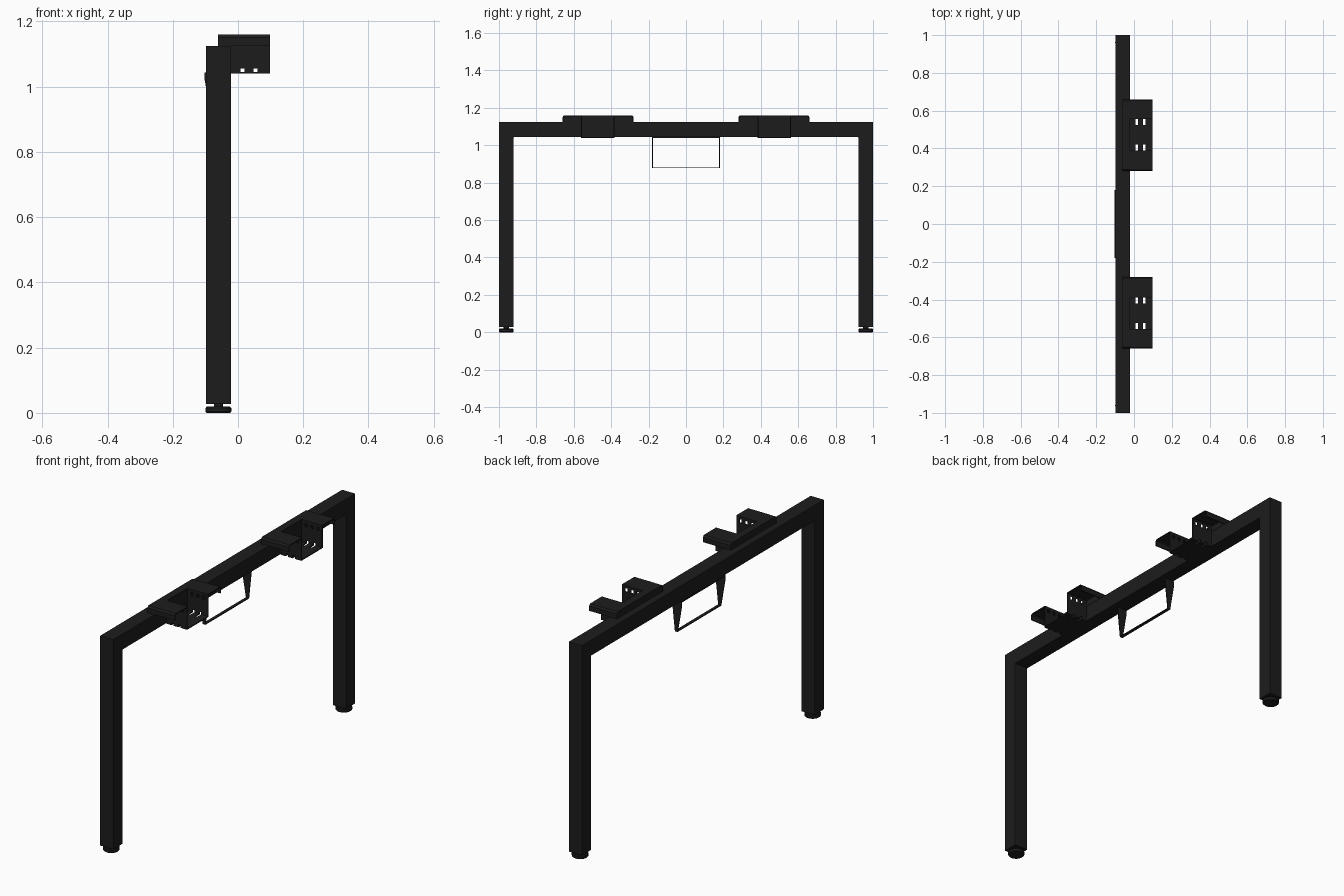
import bpy, bmesh
from mathutils import Matrix, Vector

if "Cube" in bpy.data.objects:
    bpy.data.objects.remove(bpy.data.objects["Cube"])

BLACK = bpy.data.materials.new("black_coat")
BLACK.diffuse_color = (0.012, 0.012, 0.012, 1)
BLACK.use_nodes = True
BLACK.node_tree.nodes["Principled BSDF"].inputs["Base Color"].default_value = BLACK.diffuse_color


def finish(name, bm, mat=True):
    bmesh.ops.recalc_face_normals(bm, faces=bm.faces)
    me = bpy.data.meshes.new(name)
    bm.to_mesh(me)
    bm.free()
    ob = bpy.data.objects.new(name, me)
    bpy.context.collection.objects.link(ob)
    if mat:
        me.materials.append(BLACK)
    return ob


def add_box(bm, x0, x1, y0, y1, z0, z1):
    m = Matrix.Translation(((x0 + x1) / 2, (y0 + y1) / 2, (z0 + z1) / 2))
    m = m @ Matrix.Diagonal((abs(x1 - x0), abs(y1 - y0), z1 - z0, 1))
    bmesh.ops.create_cube(bm, size=1, matrix=m)


def sheet(name, pts, x0, x1, thick):
    # bent sheet metal: open y-z profile swept along x
    bm = bmesh.new()
    a = [bm.verts.new((x0, y, z)) for y, z in pts]
    b = [bm.verts.new((x1, y, z)) for y, z in pts]
    for i in range(len(pts) - 1):
        bm.faces.new((a[i], a[i + 1], b[i + 1], b[i]))
    ob = finish(name, bm)
    m = ob.modifiers.new("thickness", 'SOLIDIFY')
    m.thickness, m.offset, m.use_even_offset = thick, 0, True
    return ob


def prism(name, pts, axis, depth, bevel=0):
    # closed 3D polygon pushed along an axis
    bm = bmesh.new()
    f = bm.faces.new([bm.verts.new(p) for p in pts])
    r = bmesh.ops.extrude_face_region(bm, geom=[f])
    vs = [v for v in r['geom'] if isinstance(v, bmesh.types.BMVert)]
    bmesh.ops.translate(bm, verts=vs, vec=Vector(axis) * depth)
    ob = finish(name, bm)
    if bevel:
        m = ob.modifiers.new("edge", 'BEVEL')
        m.width, m.segments = bevel, 2
    return ob


# square-tube frame: two legs and the top beam
U = [(-1, .027), (-1, 1.125), (1, 1.125), (1, .027),
     (.922, .027), (.922, 1.043), (-.922, 1.043), (-.922, .027)]
prism("leg_frame", [(-.098, y, z) for y, z in U], (1, 0, 0), .077, .002)

# levelling feet: rounded disc with a stem, turned about z
foot_profile = [(0, 0), (.036, 0), (.0395, .004), (.0395, .015), (.036, .019),
                (.014, .019), (.014, .03), (0, .03)]
for s, side in ((-1, "left"), (1, "right")):
    bm = bmesh.new()
    vs = [bm.verts.new((r, 0, z)) for r, z in foot_profile]
    es = [bm.edges.new(p) for p in zip(vs, vs[1:])]
    bmesh.ops.spin(bm, geom=vs + es, cent=(0, 0, 0), axis=(0, 0, 1),
                   angle=6.283185307, steps=32)
    bmesh.ops.remove_doubles(bm, verts=bm.verts, dist=1e-5)
    bmesh.ops.translate(bm, verts=bm.verts, vec=(-.06, s * .961, 0))
    ob = finish("foot_" + side, bm)
    bpy.context.view_layer.objects.active = ob
    ob.select_set(True)
    bpy.ops.object.shade_smooth_by_angle()
    ob.select_set(False)

# desk-top brackets: hat-shaped sheet plus a mounting block on the beam
T = .005
Y0, Y1, W0, W1 = .28, .66, .386, .558
h = T / 2
hat = [(Y0 + h, 1.125), (Y0 + h, 1.15), (Y0 + .008, 1.16 - h), (W0, 1.16 - h),
       (W0, 1.04 + h), (W1, 1.04 + h), (W1, 1.16 - h), (Y1 - .008, 1.16 - h),
       (Y1 - h, 1.15), (Y1 - h, 1.125)]
for s, side in ((-1, "left"), (1, "right")):
    ob = sheet("bracket_" + side, [(s * y, z) for y, z in hat], -.021, .098, T)
    bm = bmesh.new()
    for x in (.014, .054):                      # slots across the lower bends
        for y0, y1 in ((W0 - .006, W0 + .034), (W1 - .034, W1 + .006)):
            add_box(bm, x - .006, x + .006, s * y0, s * y1, 1.03, 1.055)
    for x in (.006, .04, .074):                 # screw holes high in the walls
        for y in (W0, W1):
            add_box(bm, x - .007, x + .007, s * (y - .01), s * (y + .01), 1.127, 1.145)
    cut = finish("bracket_cutter_" + side, bm, False)
    cut.hide_render = True
    cut.hide_viewport = True
    m = ob.modifiers.new("slots", 'BOOLEAN')
    m.operation, m.object, m.solver = 'DIFFERENCE', cut, 'EXACT'

    block = [(Y0, 1.125), (Y0, 1.151), (Y0 + .008, 1.16),
             (Y1 - .008, 1.16), (Y1, 1.151), (Y1, 1.125)]
    prism("bracket_mount_" + side, [(-.062, s * y, z) for y, z in block],
          (1, 0, 0), .041)

# cable holder under the beam: tapered cheeks, top plate and bottom strip
for s, side in ((-1, "left"), (1, "right")):
    cheek = [(-.102, 1.042), (-.045, 1.042), (-.062, .88), (-.078, .88), (-.102, 1.02)]
    prism("cable_holder_cheek_" + side, [(x, s * .181, z) for x, z in cheek],
          (0, -s, 0), .004)
bm = bmesh.new()
add_box(bm, -.078, -.062, -.181, .181, .878, .882)
finish("cable_holder_bottom", bm)
bm = bmesh.new()
add_box(bm, -.102, -.045, -.181, .181, 1.038, 1.043)
finish("cable_holder_top", bm)
